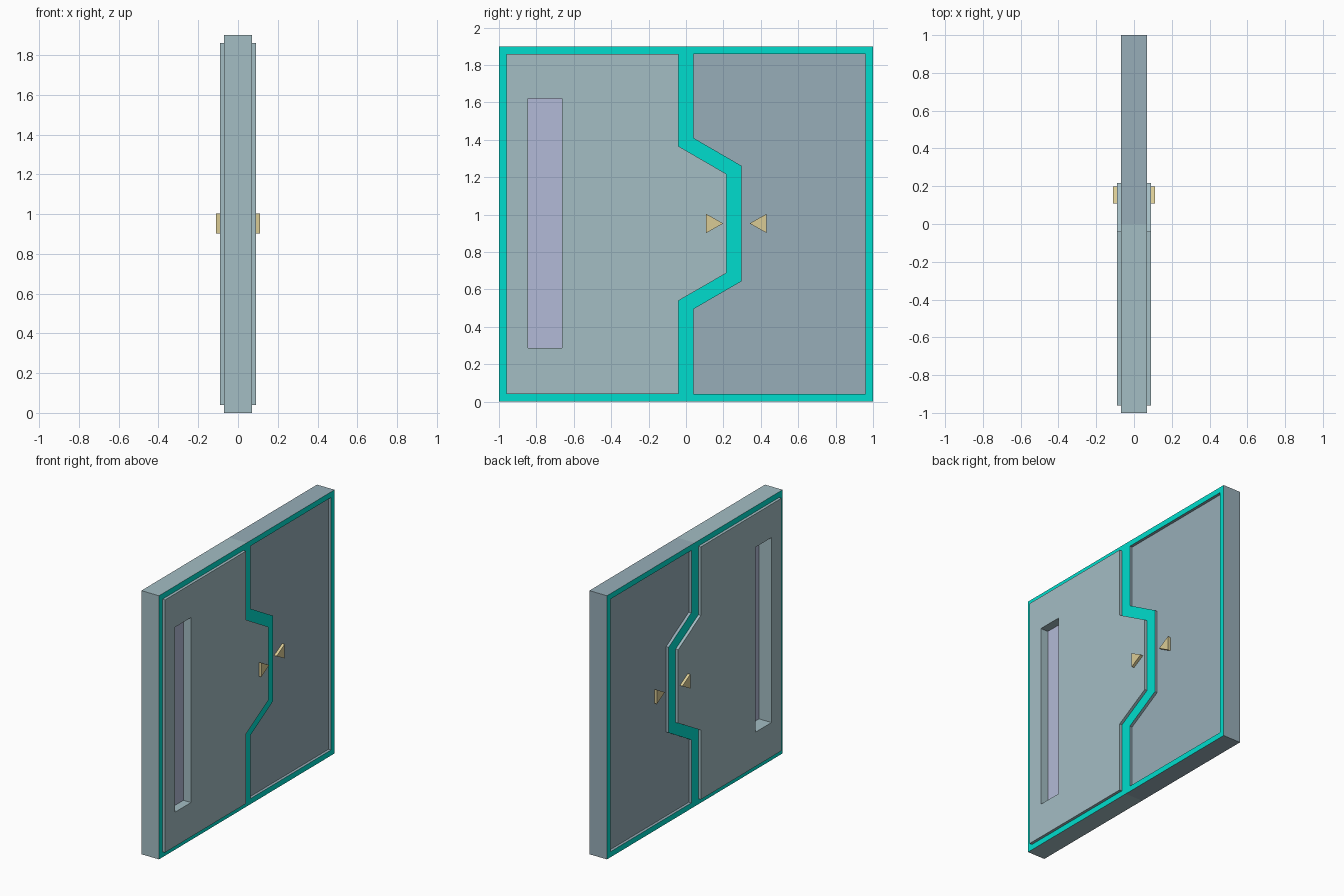
import bpy, bmesh

if "Cube" in bpy.data.objects:
    bpy.data.objects.remove(bpy.data.objects["Cube"])


def material(name, rgb):
    m = bpy.data.materials.new(name)
    m.diffuse_color = (*rgb, 1)
    m.use_nodes = True
    m.node_tree.nodes["Principled BSDF"].inputs["Base Color"].default_value = m.diffuse_color
    return m


STEEL_LIGHT = material("light_steel", (0.37, 0.51, 0.55))
STEEL_DARK = material("dark_steel", (0.31, 0.42, 0.48))
CYAN = material("cyan_trim", (0.0, 0.72, 0.61))
GLASS = material("window_glass", (0.45, 0.49, 0.68))
SAND = material("marker_sand", (0.70, 0.60, 0.30))


def finish(bm, name, mats):
    bmesh.ops.recalc_face_normals(bm, faces=bm.faces[:])
    mesh = bpy.data.meshes.new(name)
    bm.to_mesh(mesh)
    bm.free()
    for m in mats:
        mesh.materials.append(m)
    ob = bpy.data.objects.new(name, mesh)
    bpy.context.collection.objects.link(ob)
    return ob


def prism(name, outline, x0, x1, mat):
    """Extrude a (y, z) outline from x0 to x1."""
    bm = bmesh.new()
    a, b = ([bm.verts.new((x, y, z)) for y, z in outline] for x in (x0, x1))
    bm.faces.new(a)
    bm.faces.new(b)
    n = len(a)
    for i in range(n):
        j = (i + 1) % n
        bm.faces.new((a[i], a[j], b[j], b[i]))
    return finish(bm, name, [mat])


def rect(y0, y1, z0, z1):
    return [(y0, z0), (y1, z0), (y1, z1), (y0, z1)]


EDGE, FRAME = 0.07, 0.04


def leaf(name, outer, inner, face_x, mat):
    """Closed door leaf: trim ring at EDGE, inner panel stepped to face_x."""
    bm = bmesh.new()
    layers = [(inner, -face_x), (inner, -EDGE), (outer, -EDGE),
              (outer, EDGE), (inner, EDGE), (inner, face_x)]
    loops = [[bm.verts.new((x, y, z)) for y, z in pts] for pts, x in layers]
    n = len(outer)
    for k, (a, b) in enumerate(zip(loops, loops[1:])):
        for i in range(n):
            j = (i + 1) % n
            f = bm.faces.new((a[i], a[j], b[j], b[i]))
            f.material_index = 1 if k in (1, 3) else 0
    bm.faces.new(loops[0])
    bm.faces.new(loops[-1])
    return finish(bm, name, [mat, CYAN])


# Interlocking seam between the leaves, and the panel edges on either side
seam = [(0, 0), (0, 0.517), (0.257, 0.665), (0.257, 1.238), (0, 1.388), (0, 1.9)]
seam_left = [(-0.04, FRAME), (-0.04, 0.54), (0.217, 0.688),
             (0.217, 1.217), (-0.04, 1.366), (-0.04, 1.9 - FRAME)]
seam_right = [(0.04, FRAME), (0.04, 0.495), (0.297, 0.644),
              (0.297, 1.261), (0.04, 1.41), (0.04, 1.9 - FRAME)]

# Door leaves: one raised, one recessed
left = leaf("left_leaf", seam + [(-1, 1.9), (-1, 0)],
            seam_left + [(-0.96, 1.86), (-0.96, 0.04)], 0.09, STEEL_LIGHT)
leaf("right_leaf", seam + [(1, 1.9), (1, 0)],
     seam_right + [(0.96, 1.86), (0.96, 0.04)], 0.05, STEEL_DARK)

# Window slot through the raised leaf, with a pane inside
slot = rect(-0.845, -0.664, 0.287, 1.62)
cutter = prism("slot_cutter", slot, -0.2, 0.2, STEEL_LIGHT)
cutter.hide_render = True
cutter.hide_viewport = True
cut = left.modifiers.new("window_slot", 'BOOLEAN')
cut.operation = 'DIFFERENCE'
cut.solver = 'EXACT'
cut.object = cutter
prism("window_pane", slot, 0.01, 0.03, GLASS)

# Triangular markers pointing at the seam, on both faces
for side, s in (("front", 1), ("back", -1)):
    for label, base, tip, x in (("left", 0.108, 0.199, 0.09),
                                ("right", 0.431, 0.34, 0.05)):
        tri = [(base, 0.902), (base, 1.004), (tip, 0.953)]
        prism(f"{side}_{label}_marker", tri, s * (x - 0.01), s * (x + 0.02), SAND)
